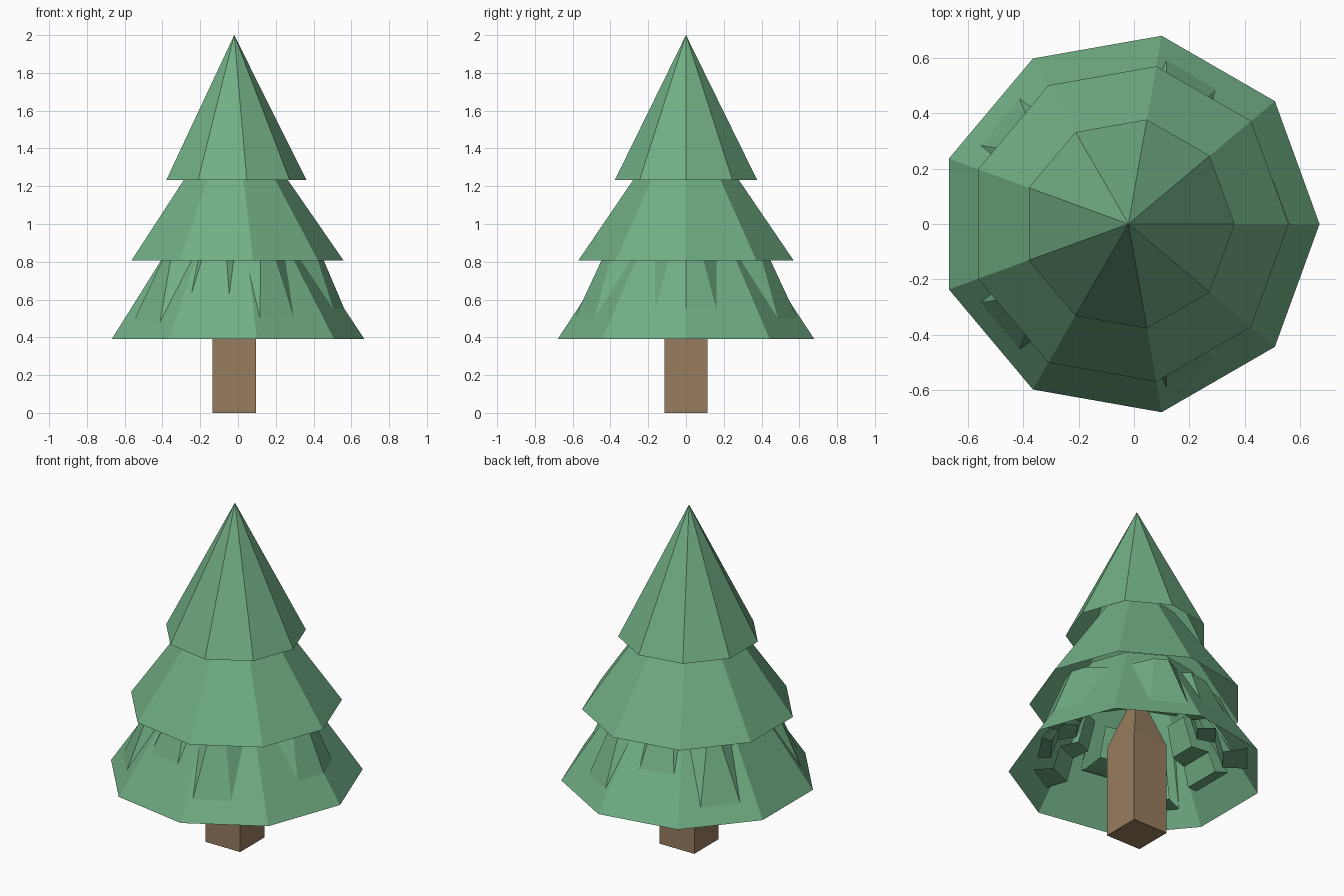
import bpy, bmesh, math

if "Cube" in bpy.data.objects:
    bpy.data.objects.remove(bpy.data.objects["Cube"])

CX = -0.02          # trunk and foliage axis
SIDES = 9


def material(name, rgb):
    m = bpy.data.materials.new(name)
    m.diffuse_color = (*rgb, 1)
    m.use_nodes = True
    m.node_tree.nodes["Principled BSDF"].inputs["Base Color"].default_value = m.diffuse_color
    return m


green = material("foliage_green", (0.165, 0.425, 0.235))
brown = material("bark_brown", (0.312, 0.204, 0.112))


def finish(name, bm, mat):
    bmesh.ops.recalc_face_normals(bm, faces=bm.faces)
    mesh = bpy.data.meshes.new(name)
    bm.to_mesh(mesh)
    bm.free()
    mesh.materials.append(mat)
    ob = bpy.data.objects.new(name, mesh)
    bpy.context.collection.objects.link(ob)
    return ob


def foliage(name, r, z0, r_top, z1):
    """Hollow nine-sided tier, open underneath, one corner on +x."""
    bm = bmesh.new()
    rings = []
    for radius, z in ((r, z0), (r_top, z1)):
        ring = []
        for i in range(SIDES):
            t = math.tau * i / SIDES
            ring.append(bm.verts.new((CX + radius * math.cos(t), radius * math.sin(t), z)))
        rings.append(ring)
    for i in range(SIDES):
        j = (i + 1) % SIDES
        bm.faces.new((rings[0][i], rings[0][j], rings[1][j], rings[1][i]))
    bmesh.ops.remove_doubles(bm, verts=bm.verts, dist=1e-5)
    finish(name, bm, green)


foliage("top_tier", 0.383, 1.232, 0.0, 2.0)
foliage("middle_tier", 0.578, 0.808, 0.21, 1.34)
foliage("bottom_tier", 0.69, 0.39, 0.317, 0.95)


def tier_radius(deg, z):
    """Radius of the bottom tier's flat-sided surface."""
    r = 0.69 - (z - 0.39) * 0.667
    off = (deg % 40) - 20
    return r * math.cos(math.radians(20)) / math.cos(math.radians(off))


def branch(name, a, b, z_tip, flare, inset, bulge, ridge=False, sink=0.0):
    """Wedge swelling out of the bottom tier, with a stepped underside."""
    zt = 0.84
    top = [(a - flare, -0.01), (a + inset, bulge), (b - inset, bulge), (b + flare, -0.01)]
    low = [a, a, b, b]
    if ridge:
        top.insert(2, ((a + b) / 2, bulge))
        low.insert(2, (a + b) / 2)
    bm = bmesh.new()

    def vert(deg, r, z):
        t = math.radians(deg)
        return bm.verts.new((CX + r * math.cos(t), r * math.sin(t), z))

    rows = [[vert(d, tier_radius(d, zt) + o - sink, zt) for d, o in top],
            [vert(d, tier_radius(d, z_tip) - sink, z_tip) for d in low]]
    for r, z in ((0.47, z_tip - 0.01), (0.43, 0.62), (0.33, 0.63), (0.28, 0.80)):
        rows.append([vert(d, r, z) for d in low])
    for r0, r1 in zip(rows, rows[1:]):
        for i in range(len(top) - 1):
            bm.faces.new((r0[i], r0[i + 1], r1[i + 1], r1[i]))
    bmesh.ops.remove_doubles(bm, verts=bm.verts, dist=1e-4)
    bmesh.ops.dissolve_degenerate(bm, dist=1e-5, edges=bm.edges)
    finish(name, bm, green)


# drooping branches under the middle tier, mirrored front to back
branch("right_branch", -17, 17, 0.55, 12, 6, 0.07, ridge=True)
branch("left_inner_branch", 166, 194, 0.52, 4, 4, 0.0, sink=0.04)
for side, s in (("back", 1), ("front", -1)):
    for label, a, b, z, flare, inset, bulge, sink in (
            ("right", 57, 77, 0.50, 14, 5, 0.08, 0),
            ("left", 131, 152, 0.48, 10, 7, 0.08, 0),
            ("small", 93, 116, 0.63, 5, 3, 0.04, 0),
            ("inner", 25, 48, 0.52, 4, 4, 0.0, 0.04)):
        lo, hi = sorted((a * s, b * s))
        branch(f"{side}_{label}_branch", lo, hi, z, flare, inset, bulge, sink=sink)

# square trunk with a pointed top hidden in the foliage
bm = bmesh.new()
corners = [(-1, -1), (1, -1), (1, 1), (-1, 1)]
levels = [[bm.verts.new((CX + 0.114 * x, 0.114 * y, z)) for x, y in corners]
          for z in (0.0, 0.54)]
apex = bm.verts.new((CX, 0, 0.9))
bm.faces.new(levels[0])
for i in range(4):
    j = (i + 1) % 4
    bm.faces.new((levels[0][i], levels[0][j], levels[1][j], levels[1][i]))
    bm.faces.new((levels[1][i], levels[1][j], apex))
finish("trunk", bm, brown)
